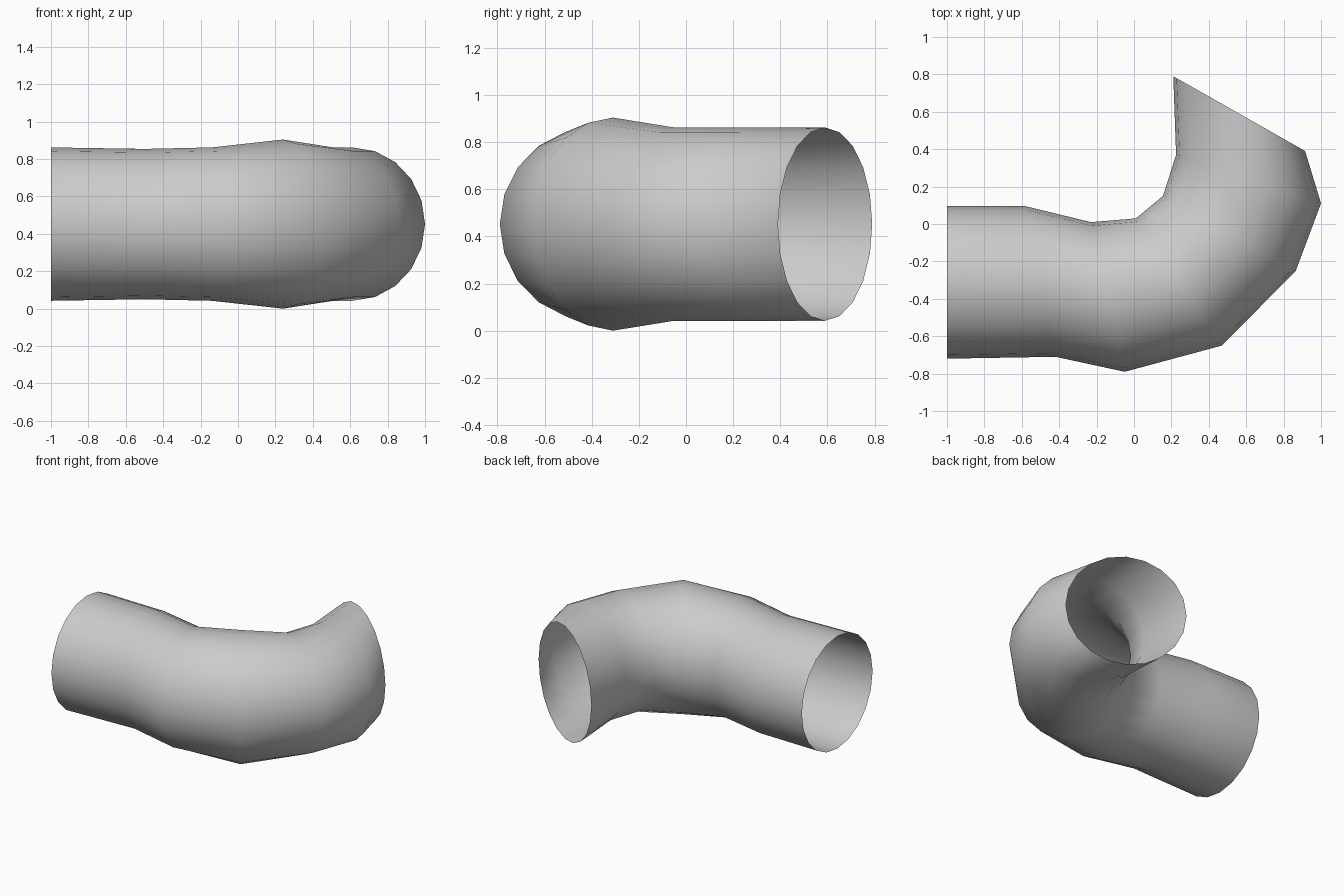
import bpy, bmesh, math

if "Cube" in bpy.data.objects:
    bpy.data.objects.remove(bpy.data.objects["Cube"])

SIDES = 20
MID_Z = 0.457

# Each cross-section: inner-bend point (x, y), outer-bend point (x, y), half height
SECTIONS = [
    ((-1.00, 0.095), (-1.00, -0.72), 0.41),
    ((-0.58, 0.095), (-0.42, -0.71), 0.402),
    ((-0.23, 0.01), (-0.05, -0.79), 0.41),
    ((0.01, 0.03), (0.47, -0.65), 0.452),
    ((0.155, 0.15), (0.865, -0.25), 0.41),
    ((0.225, 0.37), (1.00, 0.11), 0.41),
    ((0.21, 0.79), (0.915, 0.39), 0.41),
]


def add_ring(bm, inner, outer, half_height):
    """Upright elliptical ring spanning the inner and outer bend points."""
    cx, cy = (inner[0] + outer[0]) / 2, (inner[1] + outer[1]) / 2
    ax, ay = (outer[0] - inner[0]) / 2, (outer[1] - inner[1]) / 2
    ring = []
    for i in range(SIDES):
        a = math.tau * i / SIDES
        c, s = math.cos(a), math.sin(a)
        ring.append(bm.verts.new((cx + ax * c, cy + ay * c, MID_Z + half_height * s)))
    return ring


# Open-ended elbow pipe: bridge the successive rings
bm = bmesh.new()
rings = [add_ring(bm, *section) for section in SECTIONS]
for a, b in zip(rings, rings[1:]):
    for i in range(SIDES):
        j = (i + 1) % SIDES
        bm.faces.new((a[i], a[j], b[j], b[i]))

# Stand on the ground and face the skin outwards
low = min(v.co.z for v in bm.verts)
bmesh.ops.translate(bm, verts=bm.verts, vec=(0, 0, -low))
bm.normal_update()
first = bm.faces[:][0]
if first.normal.y > 0:
    bmesh.ops.reverse_faces(bm, faces=bm.faces)
for f in bm.faces:
    f.smooth = True

mesh = bpy.data.meshes.new("elbow_pipe")
bm.to_mesh(mesh)
bm.free()
pipe = bpy.data.objects.new("elbow_pipe", mesh)
bpy.context.collection.objects.link(pipe)
